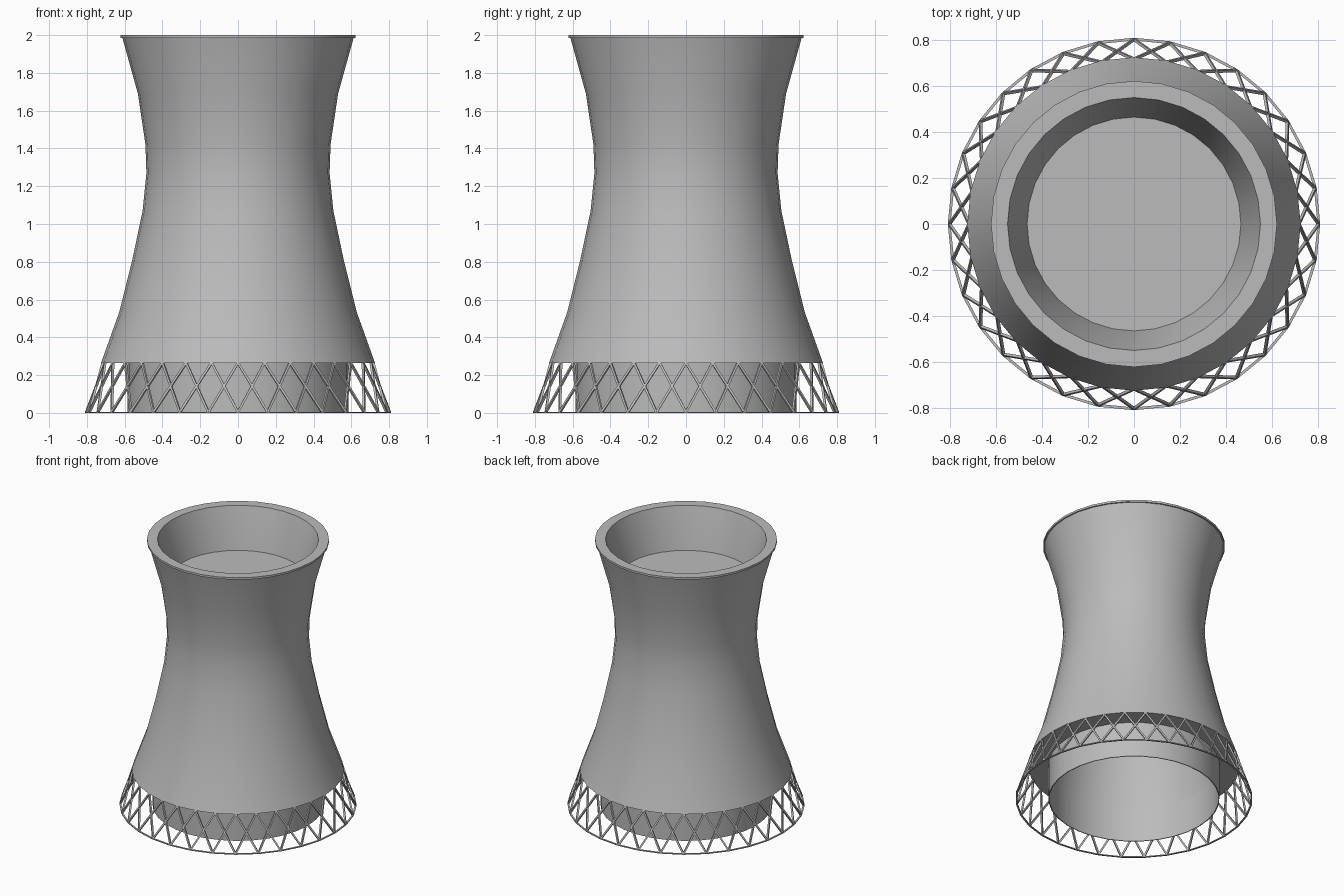
import bpy, bmesh, math
from mathutils import Vector

if "Cube" in bpy.data.objects:
    bpy.data.objects.remove(bpy.data.objects["Cube"])

SIDES = 32


def make_material(name, value):
    mat = bpy.data.materials.new(name)
    mat.use_nodes = True
    color = (value, value, value, 1)
    mat.diffuse_color = color
    mat.node_tree.nodes["Principled BSDF"].inputs["Base Color"].default_value = color
    return mat


concrete = make_material("concrete_grey", 0.5)


def ring_point(i, r, z):
    a = 2 * math.pi * i / SIDES
    return Vector((r * math.cos(a), r * math.sin(a), z))


def finish(name, bm, smooth=False):
    bmesh.ops.recalc_face_normals(bm, faces=bm.faces)
    mesh = bpy.data.meshes.new(name)
    bm.to_mesh(mesh)
    bm.free()
    mesh.materials.append(concrete)
    obj = bpy.data.objects.new(name, mesh)
    bpy.context.collection.objects.link(obj)
    if smooth:
        bpy.ops.object.select_all(action="DESELECT")
        obj.select_set(True)
        bpy.context.view_layer.objects.active = obj
        bpy.ops.object.shade_smooth_by_angle(angle=math.radians(30))
    return obj


def lathe(name, profile):
    """Revolve a closed (radius, height) outline around z."""
    bm = bmesh.new()
    rings = [[bm.verts.new(ring_point(i, r, z)) for i in range(SIDES)] for r, z in profile]
    for low, high in zip(rings, rings[1:] + rings[:1]):
        for i in range(SIDES):
            j = (i + 1) % SIDES
            bm.faces.new((low[i], low[j], high[j], high[i]))
    return finish(name, bm, True)


def add_bar(bm, a, b, size):
    """Square bar from a to b, with one face turned outward."""
    along = (b - a).normalized()
    mid = (a + b) / 2
    side = along.cross(Vector((mid.x, mid.y, 0))).normalized()
    out = side.cross(along)
    h = size / 2
    ends = [[bm.verts.new(p + side * s * h + out * t * h)
             for s, t in ((-1, -1), (1, -1), (1, 1), (-1, 1))] for p in (a, b)]
    for k in range(4):
        n = (k + 1) % 4
        bm.faces.new((ends[0][k], ends[0][n], ends[1][n], ends[1][k]))
    for end in ends:
        bm.faces.new(end)


# Waisted shell: outside wall, lip, then the inside wall back down
outer = [(0.725, 0.265), (0.63, 0.53), (0.562, 0.8), (0.505, 1.07), (0.485, 1.27),
         (0.49, 1.42), (0.53, 1.69), (0.612, 1.985)]
lip = [(0.622, 1.985), (0.622, 2.0), (0.55, 2.0)]
inner = [(0.465, 1.7), (0.42, 1.42), (0.415, 1.27), (0.435, 1.07), (0.49, 0.8),
         (0.545, 0.53), (0.579, 0.265)]
lathe("tower_shell", outer + lip + inner)

# Thin open drum beneath the shell
lathe("lower_drum", [(0.585, 0), (0.585, 0.265), (0.579, 0.265), (0.579, 0)])

# Floor closing the upper basin
bm = bmesh.new()
bmesh.ops.create_circle(bm, cap_ends=True, segments=SIDES, radius=0.465)
bmesh.ops.translate(bm, verts=bm.verts, vec=(0, 0, 1.7))
finish("basin_floor", bm)

# Crossed struts carrying the shell, and the ring at their feet
bm = bmesh.new()
for i in range(SIDES):
    foot = ring_point(i, 0.803, 0.004)
    for step in (-1, 1):
        add_bar(bm, foot, ring_point(i + step, 0.717, 0.265), 0.012)
finish("crossed_struts", bm)

lathe("foot_ring", [(0.81, 0), (0.81, 0.006), (0.798, 0.006), (0.798, 0)])
